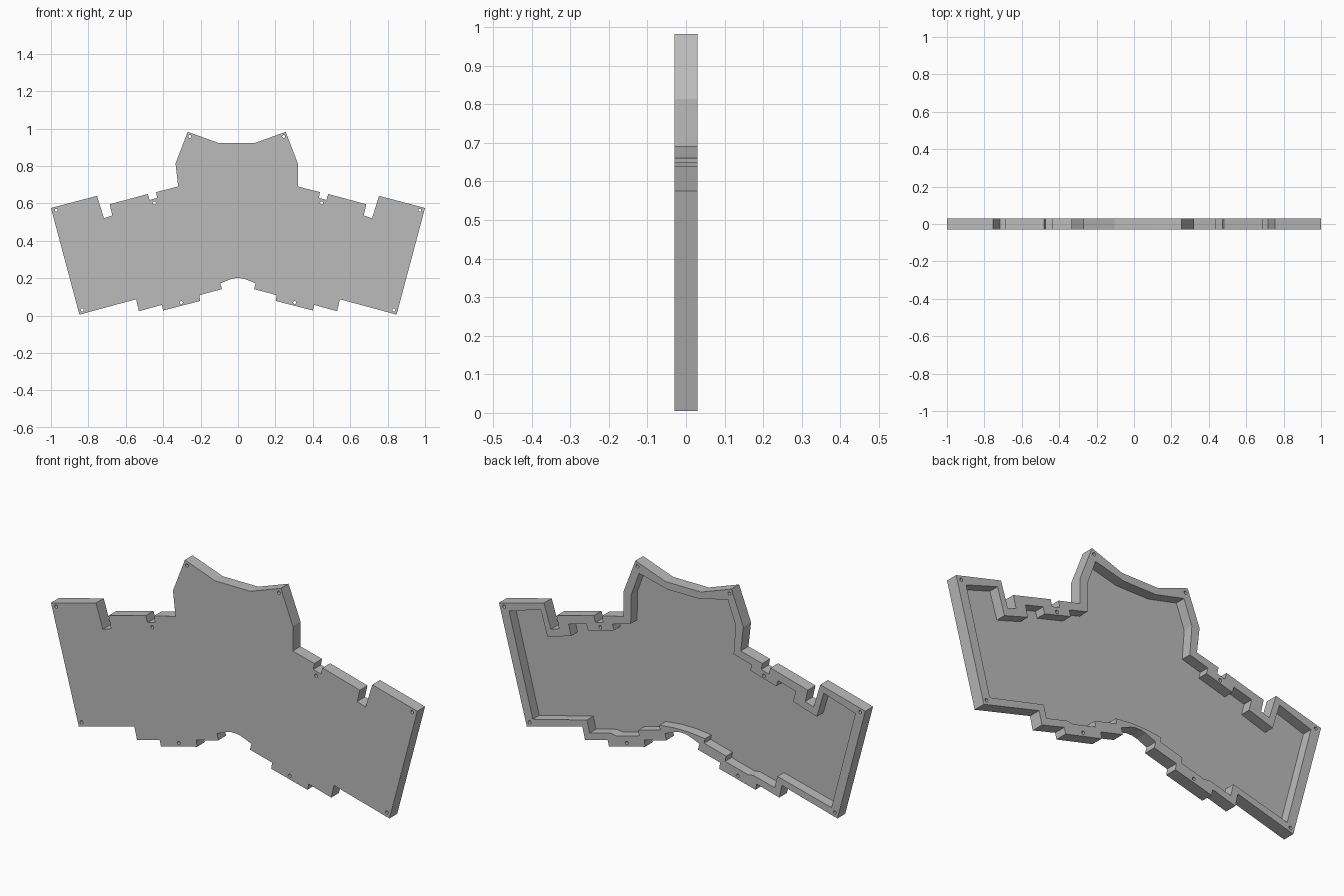
import bpy
import bmesh
from math import cos, sin, tau

cube = bpy.data.objects.get("Cube")
if cube:
    bpy.data.objects.remove(cube)

FRONT, FLOOR, BACK = -0.03, -0.02, 0.03
HOLE_RADIUS, HOLE_SIDES = 0.008, 16

# Half profiles (x, z), from top centre round to bottom centre
OUTER = [(.09, .923), (.255, .982), (.32, .813), (.32, .69), (.438, .66),
         (.432, .629), (.473, .618), (.482, .65), (.686, .595), (.672, .535),
         (.717, .52), (.754, .64), (1, .575), (.848, .005), (.545, .087),
         (.53, .023), (.407, .057), (.4, .027), (.202, .078), (.207, .109),
         (.086, .141), (.094, .172), (.04, .194), (.015, .2)]
INNER = [(.08, .887), (.235, .925), (.278, .808), (.281, .664), (.38, .637),
         (.372, .607), (.514, .568), (.523, .598), (.62, .572), (.606, .517),
         (.735, .477), (.773, .603), (.945, .548), (.815, .05), (.52, .125),
         (.505, .065), (.39, .095), (.36, .09), (.235, .123), (.24, .15),
         (.12, .182), (.125, .205), (.04, .214)]
SCREWS = [(.244, .957), (.447, .602), (.972, .563), (.833, .03), (.303, .07)]


def mirrored(points):
    # The raised head reaches slightly further on the right
    return [(-x - (0.014 if z > 0.75 else 0), z) for x, z in points]


def whole(half):
    return half + mirrored(half)[::-1]


def ring(bm, points, y):
    verts = [bm.verts.new((x, y, z)) for x, z in points]
    edges = [bm.edges.new((a, b)) for a, b in zip(verts, verts[1:] + verts[:1])]
    return verts, edges


def fill(bm, rings):
    edges = [e for _, ring_edges in rings for e in ring_edges]
    bmesh.ops.triangle_fill(bm, edges=edges, use_beauty=True, normal=(0, 1, 0))


def wall(bm, first, second):
    a, b = first[0], second[0]
    for i in range(len(a)):
        j = (i + 1) % len(a)
        bm.faces.new((a[i], a[j], b[j], b[i]))


def circle(centre):
    return [(centre[0] + HOLE_RADIUS * cos(tau * i / HOLE_SIDES),
             centre[1] + HOLE_RADIUS * sin(tau * i / HOLE_SIDES))
            for i in range(HOLE_SIDES)]


# Tray: front plate, raised rim, recessed floor and screw holes
bm = bmesh.new()
through = [whole(OUTER)] + [circle(c) for c in SCREWS + mirrored(SCREWS)]
front_rings = [ring(bm, p, FRONT) for p in through]
back_rings = [ring(bm, p, BACK) for p in through]
rim_ring = ring(bm, whole(INNER), BACK)
floor_ring = ring(bm, whole(INNER), FLOOR)
fill(bm, front_rings)
fill(bm, back_rings + [rim_ring])
fill(bm, [floor_ring])
for front, back in zip(front_rings, back_rings):
    wall(bm, front, back)
wall(bm, rim_ring, floor_ring)
bmesh.ops.recalc_face_normals(bm, faces=bm.faces[:])
bmesh.ops.dissolve_limit(bm, angle_limit=0.01, verts=bm.verts[:], edges=bm.edges[:])

mesh = bpy.data.meshes.new("case_tray")
bm.to_mesh(mesh)
bm.free()
tray = bpy.data.objects.new("case_tray", mesh)
bpy.context.collection.objects.link(tray)

# Plain grey
grey = bpy.data.materials.new("grey")
grey.use_nodes = True
colour = (0.5, 0.5, 0.5, 1)
grey.diffuse_color = colour
grey.node_tree.nodes["Principled BSDF"].inputs["Base Color"].default_value = colour
mesh.materials.append(grey)
